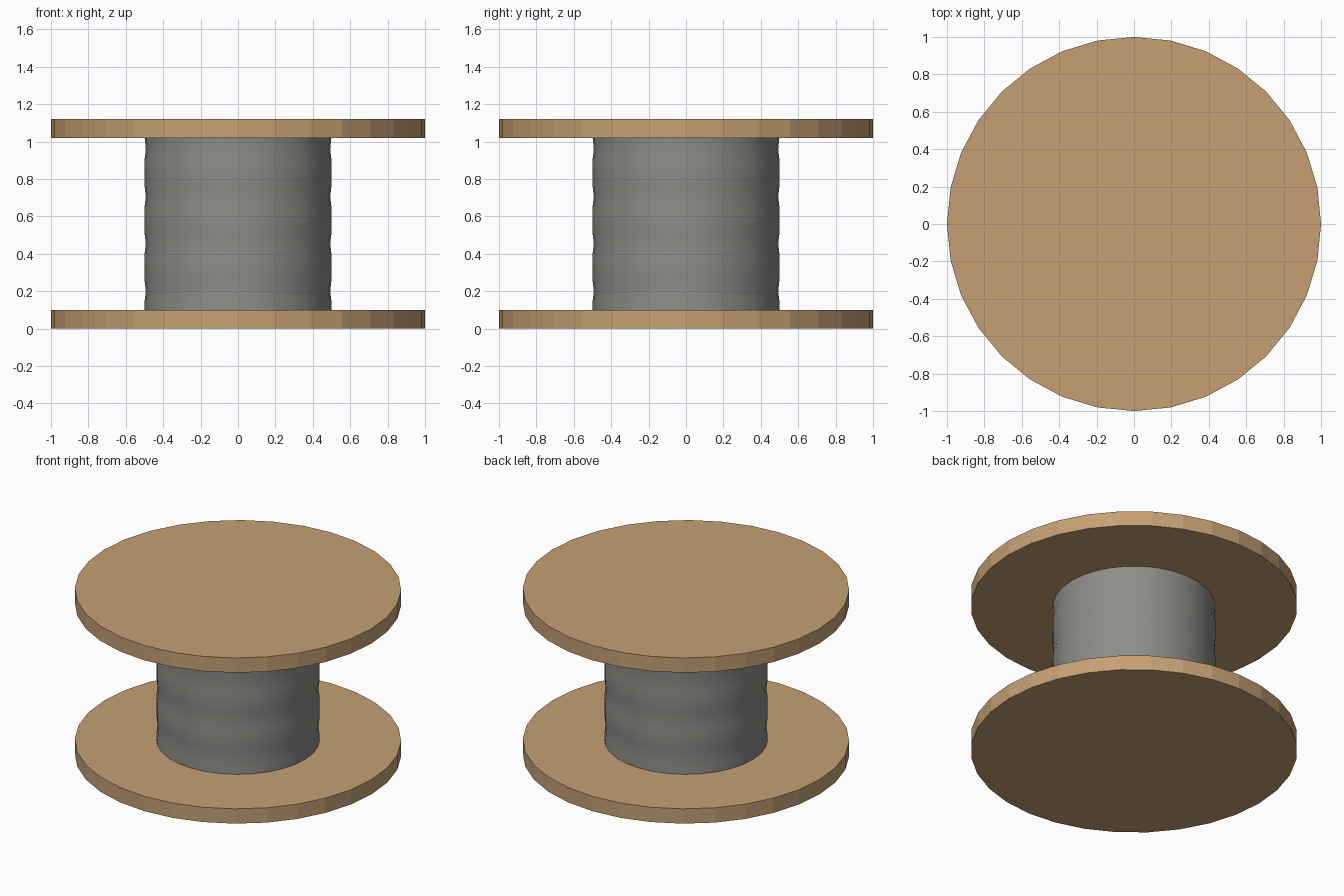
import bpy, bmesh, math

if "Cube" in bpy.data.objects:
    bpy.data.objects.remove(bpy.data.objects["Cube"])

SIDES = 32


def material(name, rgb):
    m = bpy.data.materials.new(name)
    m.diffuse_color = (*rgb, 1.0)
    m.use_nodes = True
    m.node_tree.nodes["Principled BSDF"].inputs["Base Color"].default_value = m.diffuse_color
    return m


wood = material("light wood", (0.56, 0.352, 0.174))
steel = material("cable grey", (0.265, 0.265, 0.25))


def revolve(name, profile, mat, smooth):
    """Closed solid of revolution from (radius, z) points, bottom to top."""
    bm = bmesh.new()
    rings = []
    for r, z in profile:
        rings.append([bm.verts.new((r * math.cos(a), r * math.sin(a), z))
                      for a in (2 * math.pi * i / SIDES for i in range(SIDES))])
    for lo, hi in zip(rings, rings[1:]):
        for i in range(SIDES):
            j = (i + 1) % SIDES
            f = bm.faces.new((lo[i], lo[j], hi[j], hi[i]))
            f.smooth = smooth
    bm.faces.new(rings[0][::-1])
    bm.faces.new(rings[-1])
    me = bpy.data.meshes.new(name)
    bm.to_mesh(me)
    bm.free()
    me.materials.append(mat)
    ob = bpy.data.objects.new(name, me)
    bpy.context.collection.objects.link(ob)
    return ob


# Wooden end discs
revolve("bottom_disc", [(1, 0), (1, 0.1)], wood, False)
revolve("top_disc", [(1, 1.02), (1, 1.12)], wood, False)

# Wound cable drum with shallow grooves between the layers
profile = [(0.5, 0.09)]
for k in range(4):
    g = 0.2 + 0.253 * k
    profile += [(0.5, g - 0.06), (0.493, g), (0.5, g + 0.06)]
profile = [p for p in profile if p[1] < 1.01] + [(0.5, 1.03)]
revolve("cable_drum", profile, steel, True)
